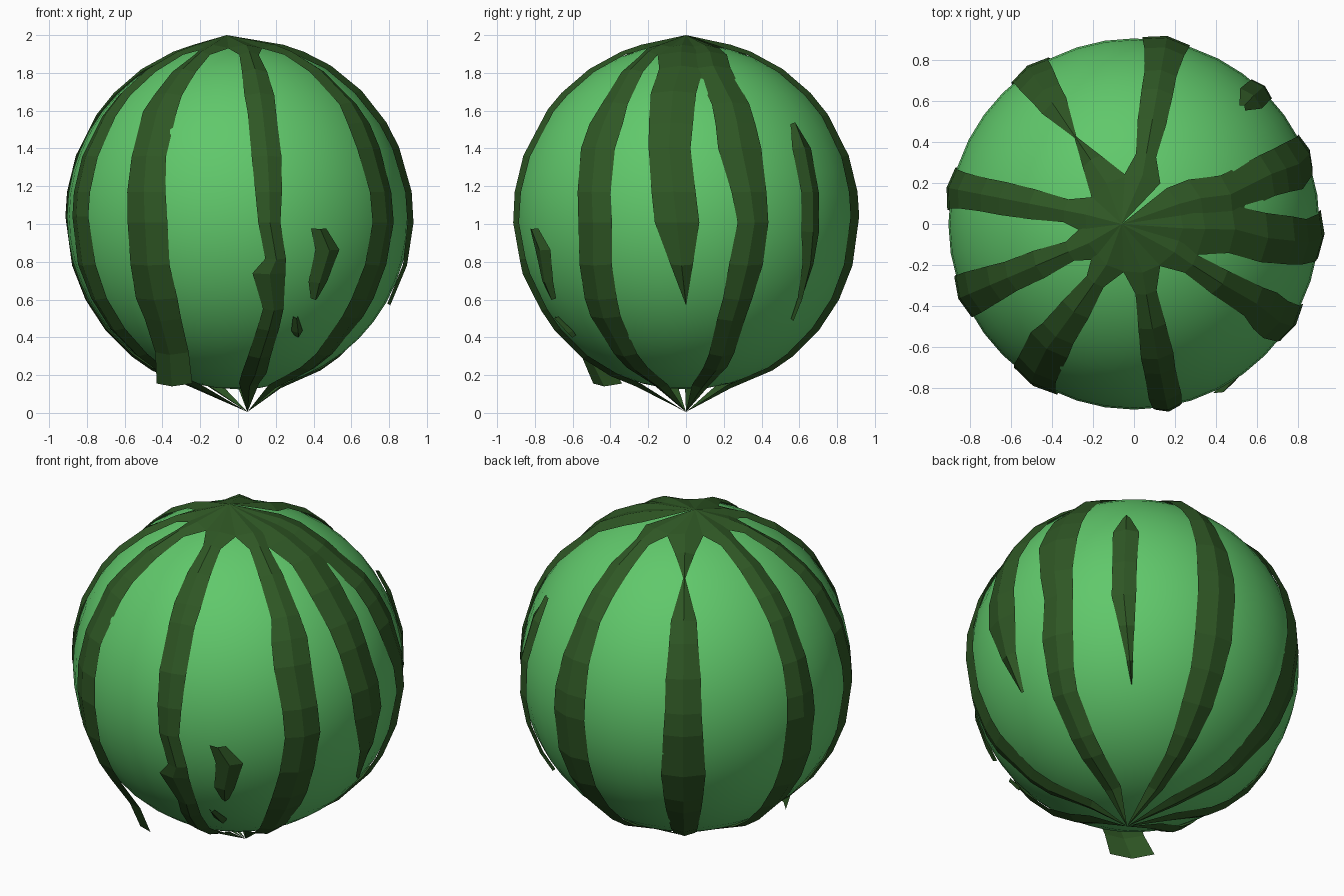
import bpy, bmesh, math, random
from mathutils import Vector

if "Cube" in bpy.data.objects:
    bpy.data.objects.remove(bpy.data.objects["Cube"])

random.seed(4)
RX, RZ, CZ = 0.905, 0.915, 1.04
TOP, BOTTOM = Vector((-0.06, 0, 2.0)), Vector((0.05, 0, 0.005))


def material(name, col):
    m = bpy.data.materials.new(name)
    m.diffuse_color = (*col, 1)
    m.use_nodes = True
    m.node_tree.nodes["Principled BSDF"].inputs["Base Color"].default_value = m.diffuse_color
    return m


light = material("light_green", (0.118, 0.58, 0.147))
dark = material("dark_green", (0.028, 0.095, 0.018))

# Round melon body
bpy.ops.mesh.primitive_uv_sphere_add(segments=40, ring_count=24, location=(0, 0, CZ))
body = bpy.context.object
body.name = "melon_body"
body.scale = (RX, RX, RZ)
bpy.ops.object.transform_apply(location=True, rotation=False, scale=True)
bpy.ops.object.shade_smooth()
body.data.materials.append(light)


def rind(t, az, off):
    """Point on the rind at polar angle t and azimuth az, lifted by off."""
    t, az = math.radians(t), math.radians(az)
    return Vector(((RX + off) * math.sin(t) * math.cos(az),
                   (RX + off) * math.sin(t) * math.sin(az),
                   CZ + (RZ + off) * math.cos(t)))


def sample(keys, t):
    for a, b in zip(keys, keys[1:]):
        if a[0] <= t <= b[0]:
            f = (t - a[0]) / (b[0] - a[0])
            return [a[i] + (b[i] - a[i]) * f for i in range(1, 4)]
    return keys[-1][1:]


def stripe(name, keys, top=True, bottom=True):
    """Ridged band following keys of (polar angle, azimuth, half width, lift)."""
    keys = [tuple(k) + (0,) * (4 - len(k)) for k in keys]
    ts = {k[0] for k in keys}
    for t in range(10, 180, 12):
        if keys[0][0] < t < keys[-1][0] and min(abs(t - u) for u in ts) > 5:
            ts.add(t)
    bm = bmesh.new()
    rows = []
    for t in sorted(ts):
        az, hw, lift = sample(keys, t)
        hw *= random.uniform(0.92, 1.08)
        rows.append([bm.verts.new(rind(t, az + s * hw, lift + o))
                     for s, o in ((-1, 0.008), (0, 0.026), (1, 0.008))])
    for a, b in zip(rows, rows[1:]):
        for i in range(2):
            bm.faces.new((a[i], b[i], b[i + 1], a[i + 1]))
    # Join the band to the poles
    if top:
        v = bm.verts.new(TOP)
        for i in range(2):
            bm.faces.new((v, rows[0][i], rows[0][i + 1]))
    if bottom:
        v = bm.verts.new(BOTTOM)
        for i in range(2):
            bm.faces.new((v, rows[-1][i + 1], rows[-1][i]))
    me = bpy.data.meshes.new(name)
    bm.to_mesh(me)
    bm.free()
    me.materials.append(dark)
    bpy.context.collection.objects.link(bpy.data.objects.new(name, me))


def cap(az):
    return [(15, az, 24), (22, az, 9)]


def tail(az):
    return [(150, az, 8), (165, az, 12)]


# Full stripes of plain shape
for name, az, hw in (("back_stripe", 80, 6.5), ("left_stripe", 169, 6),
                     ("left_front_stripe", 203, 6.5)):
    stripe(name, cap(az) + [(55, az, hw), (90, az, hw + 0.5)] + tail(az))
stripe("right_front_stripe", cap(325) + [(50, 327, 7), (67, 326, 8), (92, 328, 6.5),
                                         (125, 325, 7.5)] + tail(325))
stripe("back_right_stripe", [(15, 24, 24), (32, 17, 12), (50, 20, 9), (67, 20, 8),
                             (92, 23, 5.5), (126, 19, 6.5)] + tail(20))
stripe("front_stripe", cap(280) + [(53, 280, 6.5), (92, 280.5, 3.5), (104, 283, 3.5),
                                   (109, 281, 5.5), (122, 284, 4.5), (143, 282, 6),
                                   (163, 283, 12)])
# Back left stripe pinched below the crown
stripe("back_left_stripe", [(15, 124, 24), (24, 124, 8), (34, 124, 0.6), (50, 124, 6),
                            (90, 124, 7), (125, 124, 8)] + tail(124))
# Right stripe tapering to a point
stripe("right_stripe", [(15, -5, 28), (32, -3, 15), (45, -6, 10), (67, -6, 8),
                        (92, -3, 8), (120, 0, 0.2)], bottom=False)
# Stripe with a lifted lower end
stripe("front_left_stripe", cap(236) + [(53, 235, 8), (92, 238, 7.5), (126, 237, 9),
                                        (139, 235, 10.5, 0.03), (148, 231, 13, 0.12)],
       bottom=False)
# Short loose patches
for name, keys in (("back_right_patch", [(58, 47, 1.5), (67, 47, 5), (95, 46.5, 4), (126, 49, 0.2)]),
                   ("front_patch", [(94, 298, 3), (101, 302, 5), (112, 300, 4), (118, 300, 1.5)]),
                   ("front_speck", [(125, 294, 1), (131, 297, 3), (133, 298, 1.5)])):
    stripe(name, keys, top=False, bottom=False)
